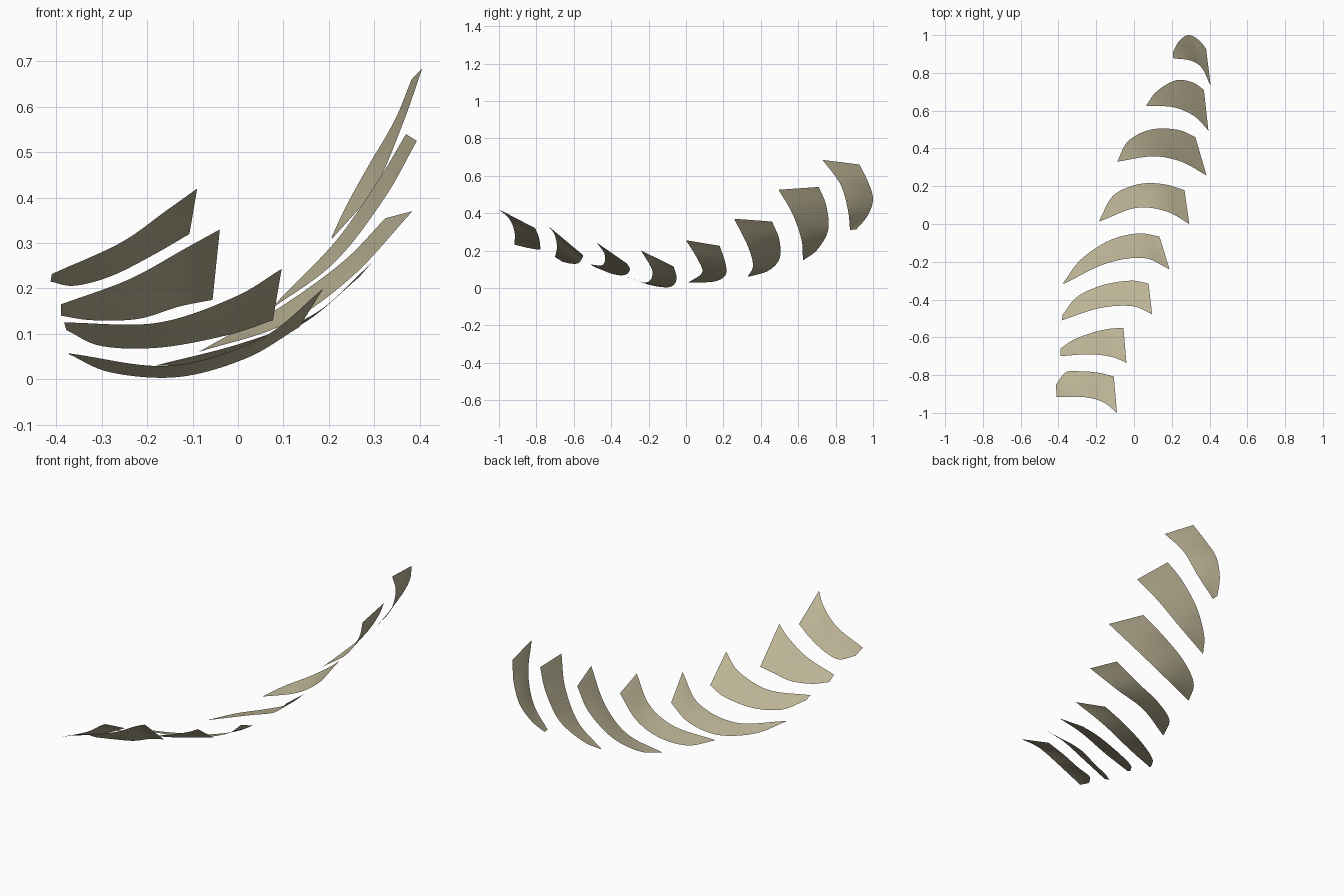
import bpy
from mathutils import Vector

shell = bpy.data.materials.new("khaki beige")
shell.diffuse_color = (0.50, 0.45, 0.30, 1)
ALONG, ACROSS = 32, 6


def curve(points, count):
    """Smooth path through a few points, resampled to even spacing."""
    p = [Vector(q) for q in points]
    p = [2 * p[0] - p[1]] + p + [2 * p[-1] - p[-2]]
    fine = []
    for a, b, c, d in zip(p, p[1:], p[2:], p[3:]):
        for k in range(24):
            t = k / 24
            fine.append(0.5 * (2 * b + (c - a) * t + (2 * a - 5 * b + 4 * c - d) * t ** 2
                               + (3 * b - a - 3 * c + d) * t ** 3))
    fine.append(p[-2])
    dist = [0.0]
    for a, b in zip(fine, fine[1:]):
        dist.append(dist[-1] + (b - a).length)
    out, j = [], 0
    for i in range(count + 1):
        s = dist[-1] * i / count
        while j < len(fine) - 2 and dist[j + 1] < s:
            j += 1
        out.append(fine[j].lerp(fine[j + 1], (s - dist[j]) / (dist[j + 1] - dist[j])))
    return out


def plate(name, front, back):
    """Thin curved sheet lofted between its front and back edges."""
    f, b = curve(front, ALONG), curve(back, ALONG)
    verts = [f[i].lerp(b[i], j / ACROSS) for i in range(ALONG + 1) for j in range(ACROSS + 1)]
    w = ACROSS + 1
    faces = [(i * w + j, i * w + j + 1, (i + 1) * w + j + 1, (i + 1) * w + j)
             for i in range(ALONG) for j in range(ACROSS)]
    mesh = bpy.data.meshes.new(name)
    mesh.from_pydata(verts, [], faces)
    mesh.materials.append(shell)
    mesh.shade_smooth()
    bpy.context.collection.objects.link(bpy.data.objects.new(name, mesh))


# Eight plates from front to back, each edge listed from right to left
plate("plate_1",
      [(-.09, -1, .42), (-.16, -.945, .37), (-.26, -.917, .30), (-.41, -.917, .232)],
      [(-.107, -.807, .32), (-.19, -.787, .272), (-.28, -.78, .227), (-.36, -.785, .206), (-.413, -.85, .215)])
plate("plate_2",
      [(-.04, -.735, .33), (-.12, -.703, .286), (-.24, -.69, .22), (-.39, -.7, .165)],
      [(-.056, -.55, .175), (-.13, -.555, .16), (-.22, -.575, .133), (-.32, -.613, .13), (-.39, -.66, .14)])
plate("plate_3",
      [(.096, -.478, .243), (-.01, -.435, .18), (-.18, -.445, .124), (-.383, -.51, .125)],
      [(.077, -.315, .13), (-.02, -.3, .098), (-.17, -.325, .07), (-.30, -.385, .073), (-.378, -.48, .108)])
plate("plate_4",
      [(.188, -.24, .2), (.05, -.18, .09), (-.15, -.21, .03), (-.373, -.318, .057)],
      [(.135, -.066, .115), (.02, -.05, .047), (-.13, -.087, .005), (-.28, -.187, .015), (-.374, -.31, .056)])
plate("plate_5",
      [(.293, 0, .255), (.17, .067, .145), (.01, .085, .08), (-.183, .013, .03)],
      [(.267, .18, .225), (.15, .212, .127), (.02, .21, .068), (-.11, .15, .034), (-.183, .02, .03)])
plate("plate_6",
      [(.384, .257, .37), (.25, .33, .225), (.1, .358, .12), (-.087, .33, .06)],
      [(.325, .46, .355), (.23, .499, .258), (.09, .5, .157), (-.03, .44, .092), (-.087, .335, .06)])
plate("plate_7",
      [(.394, .495, .525), (.32, .57, .395), (.21, .618, .255), (.066, .625, .15)],
      [(.37, .71, .54), (.31, .75, .44), (.22, .76, .31), (.12, .702, .205), (.066, .63, .15)])
plate("plate_8",
      [(.406, .73, .685), (.36, .825, .555), (.30, .865, .42), (.208, .877, .31)],
      [(.382, .927, .66), (.345, .972, .57), (.29, 1.0, .475), (.24, .97, .385), (.206, .91, .313)])
